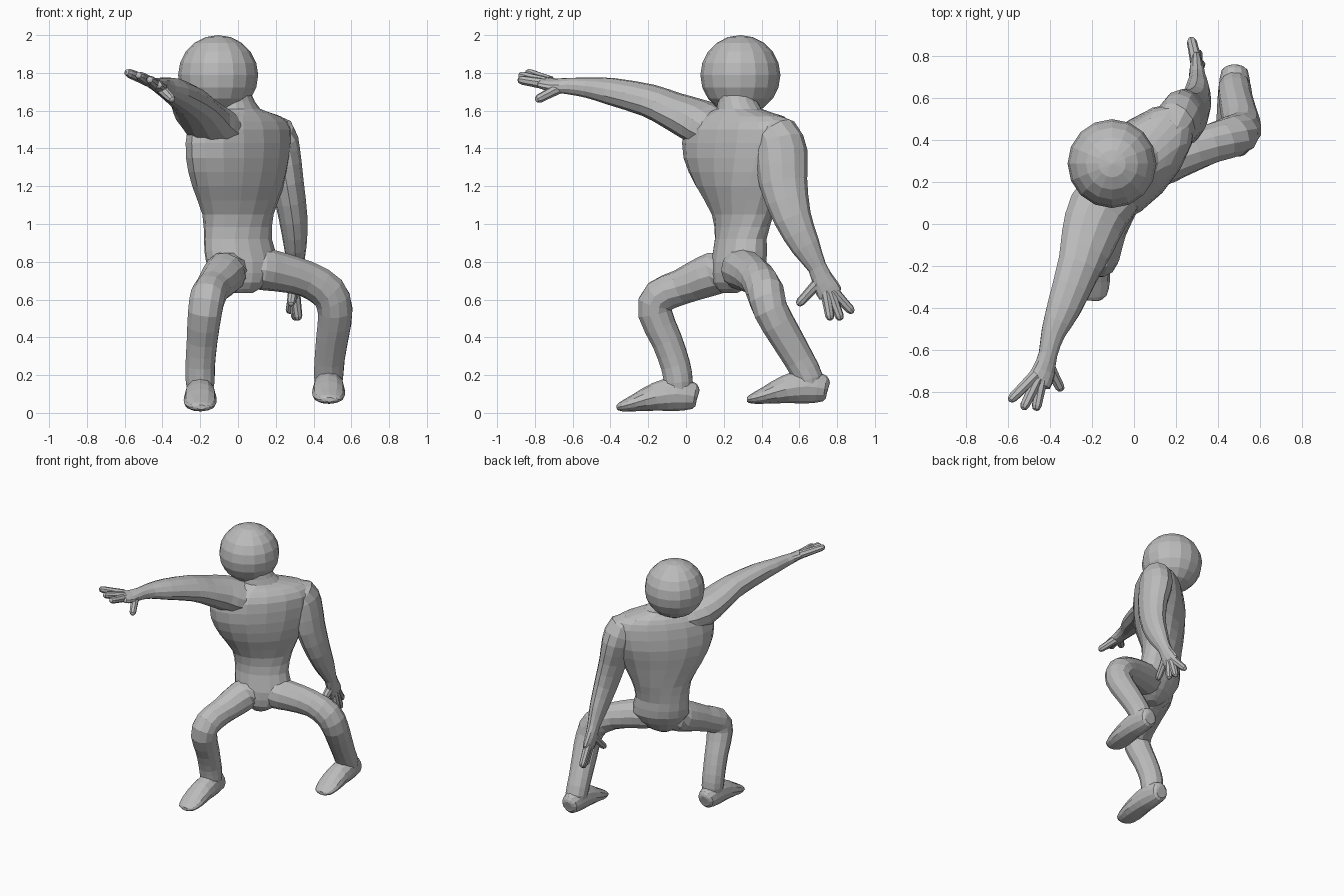
import bpy, bmesh, math
from mathutils import Vector

grey = bpy.data.materials.new("plain_grey")
grey.diffuse_color = (0.5, 0.5, 0.5, 1)


def finish(name, bm):
    bmesh.ops.recalc_face_normals(bm, faces=bm.faces)
    mesh = bpy.data.meshes.new(name)
    bm.to_mesh(mesh)
    bm.free()
    mesh.materials.append(grey)
    ob = bpy.data.objects.new(name, mesh)
    bpy.context.collection.objects.link(ob)
    return ob


def spline(rows, steps):
    """Catmull-Rom through rows of numbers."""
    rows = [Vector(r) for r in rows]
    out = []
    for i in range(len(rows) - 1):
        p0, p1 = rows[max(i - 1, 0)], rows[i]
        p2, p3 = rows[i + 1], rows[min(i + 2, len(rows) - 1)]
        for s in range(steps):
            t = s / steps
            out.append(0.5 * (2 * p1 + (p2 - p0) * t + (2 * p0 - 5 * p1 + 4 * p2 - p3) * t * t
                              + (3 * p1 - p0 - 3 * p2 + p3) * t ** 3))
    return out + [rows[-1]]


def loft(name, rows, side=(1, 0, 0), sides=12, steps=2, level=False):
    """Skin of elliptical rings: rows are x, y, z, half width, half depth (, turn in degrees)."""
    rows = spline(rows, steps)
    bm = bmesh.new()
    rings = []
    for i, r in enumerate(rows):
        c = Vector(r[:3])
        a, b = r[3], r[4]
        if level:
            turn = math.radians(r[5])
            u = Vector((math.cos(turn), math.sin(turn), 0))
            v = Vector((-u.y, u.x, 0))
        else:
            t = (Vector(rows[min(i + 1, len(rows) - 1)][:3]) - Vector(rows[max(i - 1, 0)][:3])).normalized()
            u = Vector(side)
            u = (u - t * u.dot(t)).normalized()
            v = t.cross(u)
        ring = []
        for k in range(sides):
            g = 2 * math.pi * k / sides
            ring.append(bm.verts.new(c + u * a * math.cos(g) + v * b * math.sin(g)))
        rings.append(ring)
    for p, q in zip(rings, rings[1:]):
        for k in range(sides):
            m = (k + 1) % sides
            bm.faces.new((p[k], p[m], q[m], q[k]))
    bm.faces.new(rings[0])
    bm.faces.new(rings[-1])
    return finish(name, bm)


def finger(name, base, tip):
    base, tip = Vector(base), Vector(tip)
    rows = [(*base.lerp(tip, f), r, r) for f, r in
            ((0, .03), (.5, .026), (.85, .024), (.96, .017), (1, .006))]
    loft(name, rows, side=(1, 0.1, 0.2), sides=8, steps=1)


# Head
bm = bmesh.new()
bmesh.ops.create_uvsphere(bm, u_segments=16, v_segments=10, radius=0.212)
bmesh.ops.translate(bm, verts=bm.verts, vec=(-0.105, 0.288, 1.788))
finish("head", bm)

# Torso, twisting from the hips to the shoulders, with the neck on top
loft("torso", [
    (.03, .23, .635, .05, .04, 25), (.03, .25, .69, .13, .10, 25),
    (.02, .28, .80, .20, .135, 25), (.0, .29, .92, .19, .125, 25),
    (.0, .30, 1.05, .21, .135, 35), (.0, .28, 1.2, .29, .168, 42),
    (.0, .275, 1.35, .355, .185, 47), (.01, .28, 1.5, .365, .17, 47),
    (.01, .29, 1.57, .285, .135, 47), (0, .28, 1.61, .13, .105, 47),
    (-.03, .27, 1.68, .105, .105, 47)], sides=16, level=True)

# Raised arm
loft("raised_arm", [
    (-.04, .22, 1.49, .10, .08), (-.09, .16, 1.505, .145, .11), (-.17, .06, 1.545, .152, .115),
    (-.22, -.08, 1.605, .135, .095), (-.26, -.2, 1.655, .11, .085),
    (-.335, -.4, 1.703, .085, .07), (-.385, -.52, 1.722, .06, .054),
    (-.41, -.62, 1.73, .046, .044), (-.43, -.7, 1.735, .058, .033),
    (-.455, -.76, 1.748, .062, .026), (-.46, -.775, 1.75, .03, .01)], side=(1, 0, -.35))
for i, (base, tip) in enumerate([
        ((-.47, -.72, 1.755), (-.595, -.845, 1.805)), ((-.46, -.74, 1.75), (-.53, -.885, 1.79)),
        ((-.44, -.74, 1.74), (-.468, -.89, 1.765)), ((-.41, -.67, 1.72), (-.345, -.795, 1.655))]):
    finger(f"raised_finger_{i + 1}", base, tip)

# Lowered arm
loft("lowered_arm", [
    (.15, .43, 1.5, .07, .07), (.2, .48, 1.475, .105, .115), (.225, .505, 1.38, .105, .138),
    (.26, .515, 1.22, .088, .128), (.292, .565, 1.03, .076, .1),
    (.303, .635, .88, .06, .077), (.303, .695, .77, .042, .05),
    (.3, .73, .69, .036, .062), (.298, .765, .63, .026, .065),
    (.297, .77, .615, .01, .03)])
for i, (base, tip) in enumerate([
        ((.297, .775, .65), (.272, .885, .53)), ((.298, .765, .64), (.305, .82, .49)),
        ((.3, .74, .64), (.32, .765, .49)), ((.298, .70, .69), (.28, .59, .57))]):
    finger(f"lowered_finger_{i + 1}", base, tip)


def leg(name, rows):
    loft(name, [(x, y, z, r, r) for x, y, z, r in rows], side=(0.3, 1, 0))


# Legs, both bent at the knee, starting inside the hips
leg("front_leg", [
    (.0, .28, .775, .08), (-.05, .2, .755, .112), (-.085, .1, .72, .11), (-.13, -.03, .665, .094),
    (-.16, -.14, .615, .095), (-.175, -.165, .53, .092), (-.19, -.1, .38, .083),
    (-.2, -.055, .25, .08), (-.2, -.04, .16, .078), (-.2, -.035, .08, .06)])
leg("back_leg", [
    (.04, .27, .77, .08), (.12, .29, .762, .11), (.21, .325, .748, .106), (.36, .38, .71, .096),
    (.475, .42, .64, .1), (.515, .45, .54, .094), (.5, .53, .4, .087),
    (.485, .6, .28, .081), (.48, .65, .18, .078), (.48, .66, .1, .06)])

# Feet share one shape
for name, (dx, dy, dz) in (("front_foot", (-.2, 0, 0)), ("back_foot", (.48, .69, .04))):
    loft(name, [(x + dx, y + dy, z + dz, a, b) for x, y, z, a, b in [
        (0, .062, .085, .03, .035), (0, .045, .088, .062, .068), (0, -.05, .1, .078, .09),
        (0, -.16, .085, .085, .075), (0, -.27, .053, .086, .046),
        (.005, -.345, .033, .064, .025), (.005, -.366, .03, .025, .012)]])
